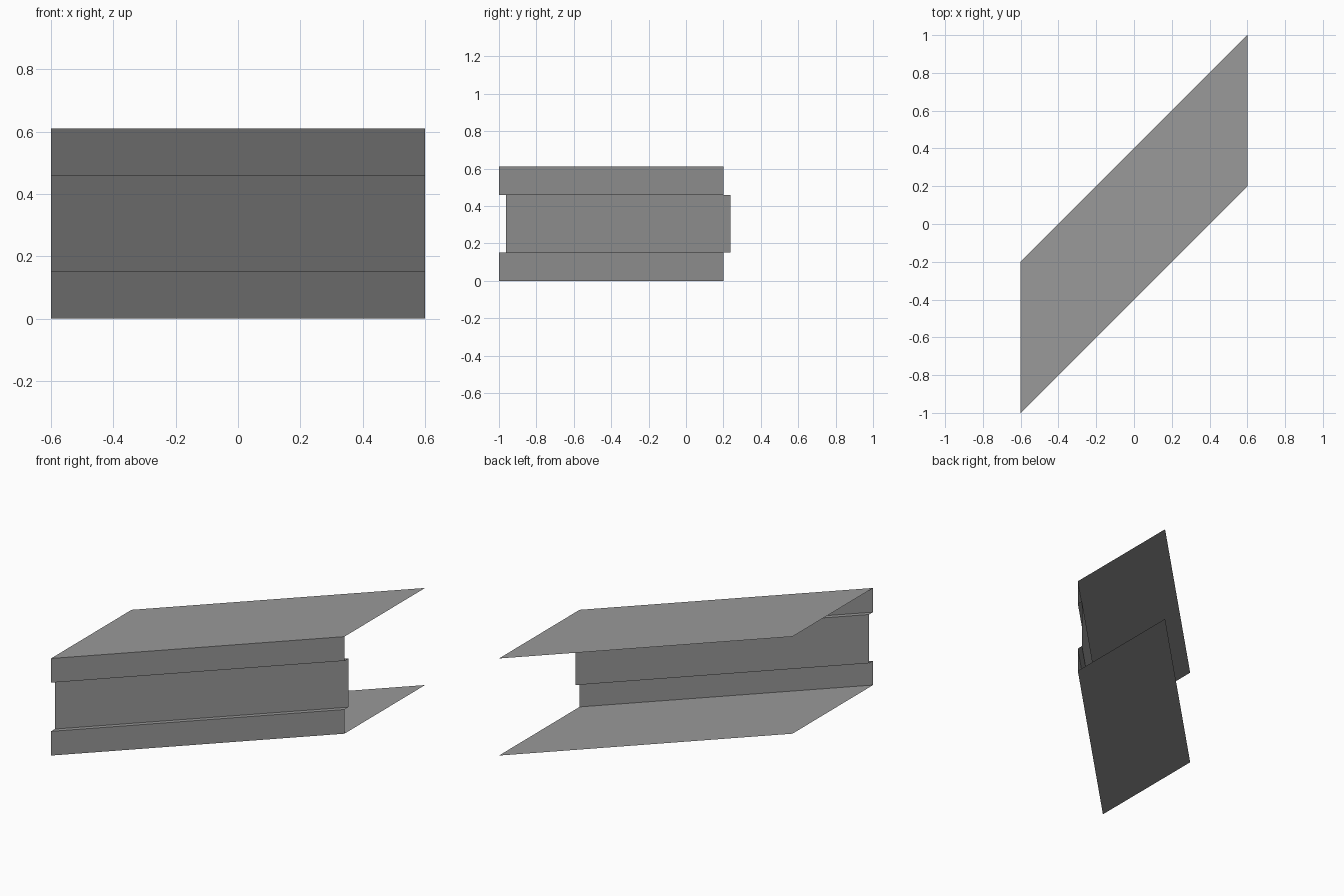
import bpy
import bmesh
from mathutils import Vector

cube = bpy.data.objects.get("Cube")
if cube:
    bpy.data.objects.remove(cube, do_unlink=True)

# Dimensions of the skewed channel
HALF_WIDTH = 0.6
HEIGHT = 0.61
LIP = 0.152
FRONT, BACK, RECESS = -1.0, -0.2, 0.038

# Single steel-grey material
grey = bpy.data.materials.new("steel_grey")
grey.use_nodes = True
colour = (0.32, 0.32, 0.32, 1.0)
grey.diffuse_color = colour
grey.node_tree.nodes["Principled BSDF"].inputs["Base Color"].default_value = colour

# Open sheet profile (y, z): top flange, lip, recessed web, lip, bottom flange
profile = [
    (BACK, HEIGHT),
    (FRONT, HEIGHT),
    (FRONT, HEIGHT - LIP),
    (FRONT + RECESS, HEIGHT - LIP),
    (FRONT + RECESS, LIP),
    (FRONT, LIP),
    (FRONT, 0),
    (BACK, 0),
]

# Sweep the profile diagonally, keeping both ends square to x
sweep = Vector((2 * HALF_WIDTH, 2 * HALF_WIDTH, 0))
bm = bmesh.new()
near = [bm.verts.new((-HALF_WIDTH, y, z)) for y, z in profile]
far = [bm.verts.new(v.co + sweep) for v in near]
for i in range(len(profile) - 1):
    bm.faces.new((near[i], near[i + 1], far[i + 1], far[i]))
bm.normal_update()

mesh = bpy.data.meshes.new("skewed_channel")
bm.to_mesh(mesh)
bm.free()
mesh.materials.append(grey)
channel = bpy.data.objects.new("skewed_channel", mesh)
bpy.context.collection.objects.link(channel)
